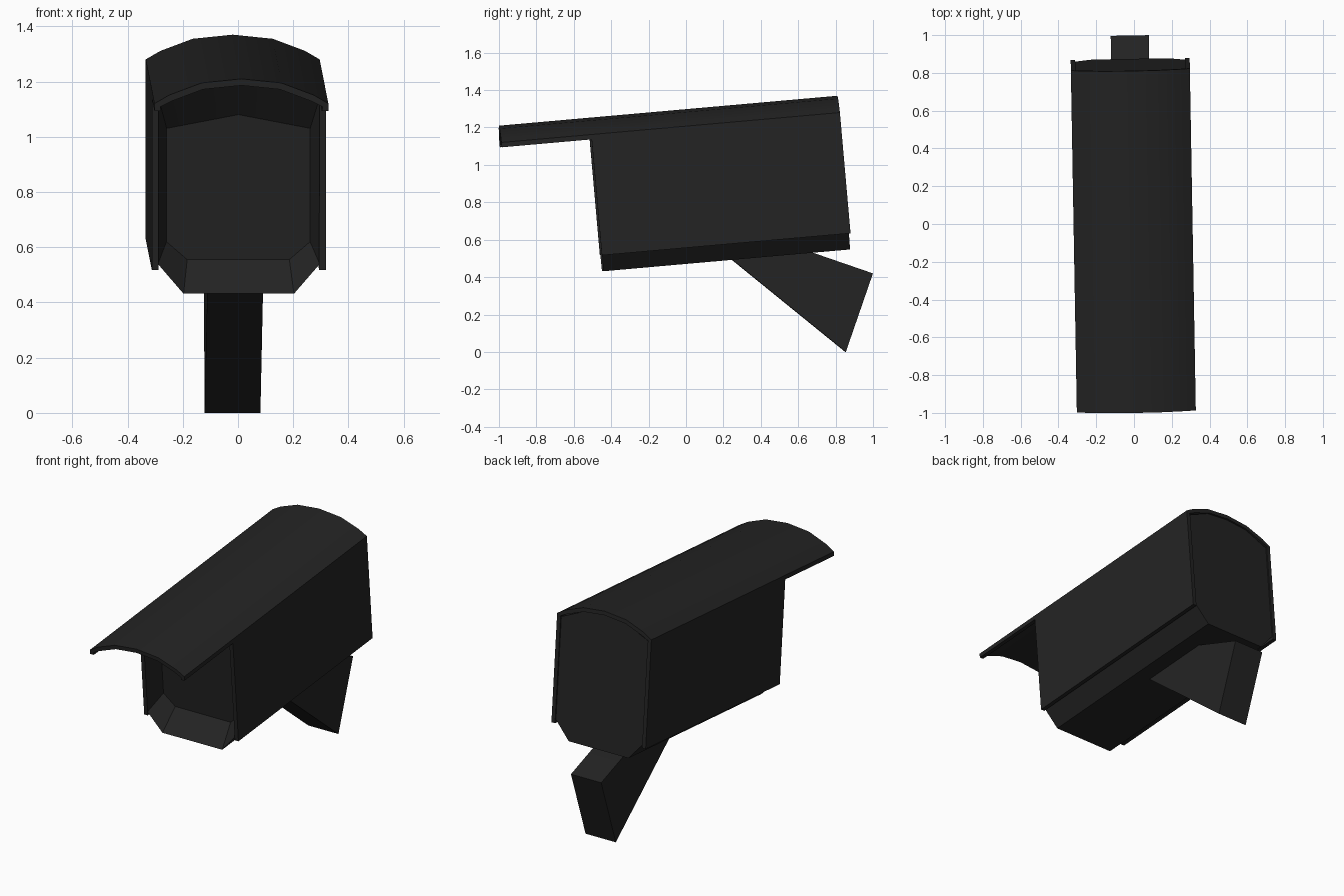
import bpy, bmesh, math
from mathutils import Matrix

if "Cube" in bpy.data.objects:
    bpy.data.objects.remove(bpy.data.objects["Cube"])

black = bpy.data.materials.new("matte black")
black.diffuse_color = (0.017, 0.017, 0.017, 1)
black.use_nodes = True
black.node_tree.nodes["Principled BSDF"].inputs["Base Color"].default_value = black.diffuse_color

YAW = Matrix.Translation((-0.005, 0, 0)) @ Matrix.Rotation(math.radians(1.0), 4, 'Z')
TILT = YAW @ Matrix.Rotation(math.radians(5.05), 4, 'X')


def finish(name, bm, matrix):
    bmesh.ops.recalc_face_normals(bm, faces=bm.faces)
    me = bpy.data.meshes.new(name)
    bm.to_mesh(me)
    bm.free()
    ob = bpy.data.objects.new(name, me)
    bpy.context.collection.objects.link(ob)
    ob.matrix_world = matrix
    me.materials.append(black)
    bpy.ops.object.select_all(action='DESELECT')
    ob.select_set(True)
    bpy.context.view_layer.objects.active = ob
    bpy.ops.object.shade_smooth_by_angle(angle=math.radians(32))
    return ob


def loft(name, rings, matrix):
    """Closed solid through rings of equal point count."""
    bm = bmesh.new()
    vs = [[bm.verts.new(p) for p in r] for r in rings]
    n = len(vs[0])
    for a, b in zip(vs, vs[1:]):
        for i in range(n):
            j = (i + 1) % n
            bm.faces.new((a[i], a[j], b[j], b[i]))
    bm.faces.new(vs[0])
    bm.faces.new(vs[-1])
    return finish(name, bm, matrix)


def mirror(half):
    """Mirror a half profile that ends on the centre line."""
    return half + [(-x, z) for x, z in reversed(half[:-1])]


def at(profile, y):
    return [(x, y, z) for x, z in profile]


# Camera housing with a sloping bezel sunk back to the window
shell = mirror([(0.2, 0.469), (0.293, 0.577), (0.293, 1.185), (0.145, 1.252), (0, 1.266)])
window = mirror([(0.185, 0.583), (0.26, 0.648), (0.26, 1.06), (0.13, 1.085), (0, 1.11)])
loft("camera_housing", [at(shell, 0.919), at(shell, -0.406), at(window, -0.29)], TILT)

# Sun hood: side walls stop at the housing front, the arched roof runs on as a visor
hood = mirror([(0.315, 0.555), (0.315, 1.177), (0.315, 1.203), (0.262, 1.234),
               (0.145, 1.278), (0, 1.293)])
bm = bmesh.new()
rows = [[bm.verts.new(p) for p in at(hood, y)] for y in (-0.89, -0.408, 0.927)]
last = len(hood) - 2
for r in range(2):
    for i in range(last + 1):
        if r == 0 and i in (0, last):
            continue
        bm.faces.new((rows[r][i], rows[r][i + 1], rows[r + 1][i + 1], rows[r + 1][i]))
bmesh.ops.delete(bm, geom=[v for v in bm.verts if not v.link_faces], context='VERTS')
# Make sure the sheet faces outwards before thickening it inwards
bm.normal_update()
if sum(f.normal.z for f in bm.faces) < 0:
    bmesh.ops.reverse_faces(bm, faces=bm.faces)
inner = {v: v.co - v.normal * 0.024 for v in bm.verts}
faces = list(bm.faces)
rim = [e for e in bm.edges if e.is_boundary]
copy = {v: bm.verts.new(co) for v, co in inner.items()}
for f in faces:
    bm.faces.new([copy[v] for v in reversed(f.verts)])
for e in rim:
    a, b = e.verts
    bm.faces.new((a, b, copy[b], copy[a]))
finish("sun_hood", bm, TILT)

# Wall bracket: slanted block rising into the underside
arm = [(0.853, 0.0), (0.998, 0.42), (0.6, 0.557), (0.19, 0.538)]
loft("wall_bracket", [[(x, y, z) for y, z in arm] for x in (-0.101, 0.101)], YAW)
